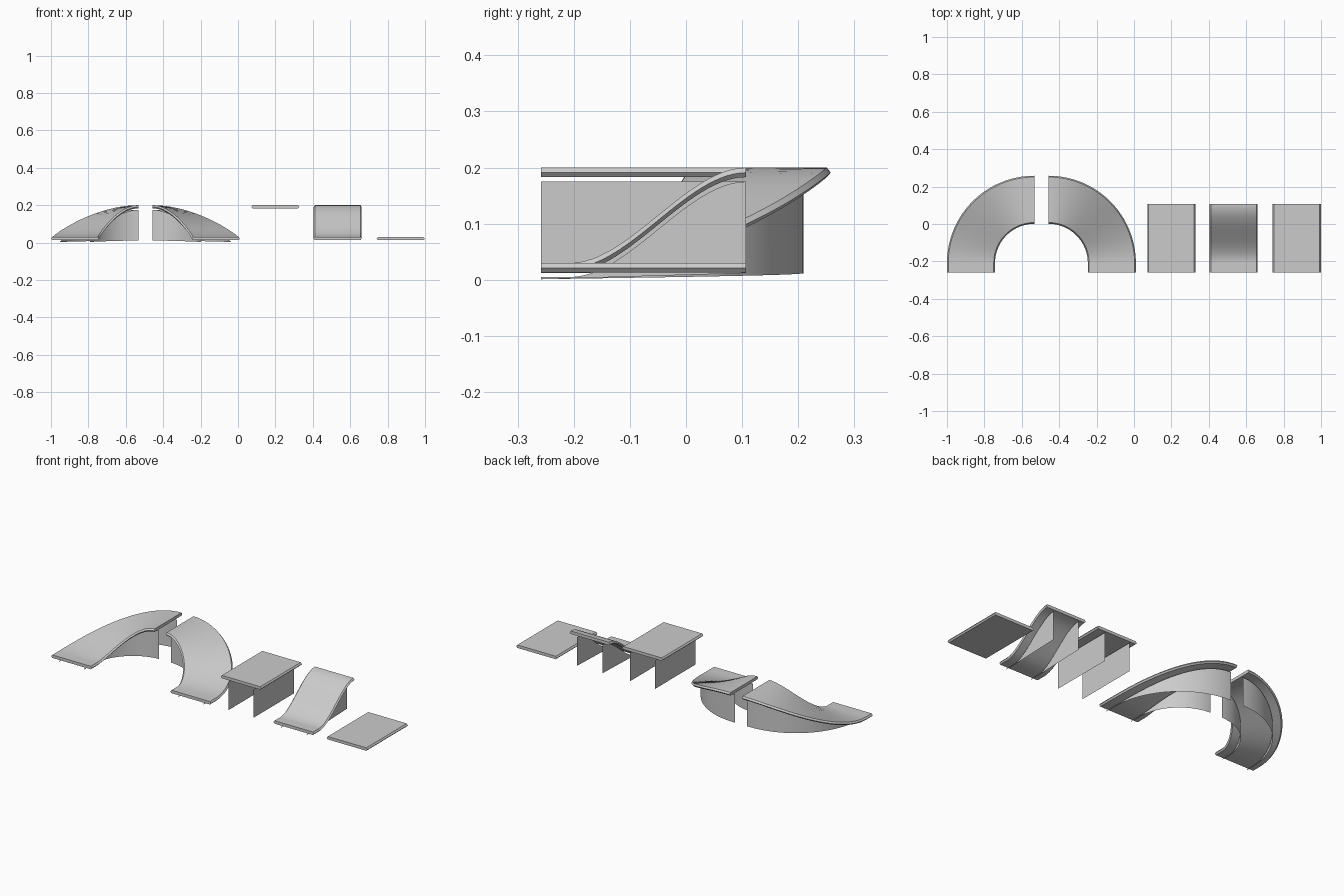
import bpy, bmesh, math

if "Cube" in bpy.data.objects:
    bpy.data.objects.remove(bpy.data.objects["Cube"])

Y0, Y1 = -0.258, 0.107        # front and back ends of the straight tiles
LOW, HIGH = 0.03, 0.2         # top surface heights
HALF = 0.1285                 # half road width
WALL = 0.08                   # wall offset from the centre line
# Hexagonal slab section: (sideways, down from top)
SLAB = [(-HALF + 0.007, 0), (-HALF, -0.009), (-HALF + 0.007, -0.017),
        (HALF - 0.007, -0.017), (HALF, -0.009), (HALF - 0.007, 0)]


def smooth(t):
    t = max(0.0, min(1.0, t))
    return t * t * (3 - 2 * t)


def finish(name, bm):
    bmesh.ops.recalc_face_normals(bm, faces=bm.faces)
    me = bpy.data.meshes.new(name)
    bm.to_mesh(me)
    bm.free()
    ob = bpy.data.objects.new(name, me)
    bpy.context.collection.objects.link(ob)
    bpy.ops.object.select_all(action='DESELECT')
    ob.select_set(True)
    bpy.context.view_layer.objects.active = ob
    bpy.ops.object.shade_smooth_by_angle(angle=math.radians(25))


def slab(name, path):
    """Sweep the slab section along path points (x, y, side x, side y, z, t)."""
    bm = bmesh.new()
    rings = [[bm.verts.new((x + sx * u, y + sy * u, z + d)) for u, d in SLAB]
             for x, y, sx, sy, z, t in path]
    for a, b in zip(rings, rings[1:]):
        for i in range(6):
            j = (i + 1) % 6
            bm.faces.new((a[i], a[j], b[j], b[i]))
    bm.faces.new(rings[0])
    bm.faces.new(rings[-1])
    finish(name, bm)


def walls(name, path, floor):
    """Two thin support sheets under the slab."""
    bm = bmesh.new()
    for u in (-WALL, WALL):
        cols = [[bm.verts.new((x + sx * u, y + sy * u, h))
                 for h in (floor(t), z - 0.025)] for x, y, sx, sy, z, t in path]
        for a, b in zip(cols, cols[1:]):
            bm.faces.new((a[0], b[0], b[1], a[1]))
    finish(name, bm)


def straight(cx, height, n):
    return [(cx, Y0 + (Y1 - Y0) * i / n, 1, 0, height(i / n), i / n)
            for i in range(n + 1)]


def curved(cx, side, n=32):
    """Short straight lead-in, then a rising quarter turn; side is -1 or 1."""
    cy, r = -0.209, 0.467 - HALF
    pts = [(cx + side * r, Y0, side, 0, LOW, 0)]
    for i in range(n + 1):
        a = math.pi / 2 * i / n
        c, s = math.cos(a), math.sin(a)
        pts.append((cx + side * r * c, cy + r * s, side * c, s,
                    LOW + (HIGH - LOW) * smooth(i / n), 0.08 + 0.92 * i / n))
    return pts


def sloping_floor(t):
    return 0.012 * smooth(t * 0.5 + 0.5) if t > 0.99 else 0.001 + 0.011 * t


# Curved ramps, mirrored pair
for label, cx, side in (("left", -0.533, -1), ("right", -0.457, 1)):
    p = curved(cx, side)
    slab(label + "_curved_ramp_road", p)
    walls(label + "_curved_ramp_walls", p, sloping_floor)

# Raised flat tile
p = straight(0.2, lambda t: HIGH, 1)
slab("raised_road", p)
walls("raised_road_walls", p, lambda t: 0.012)

# Straight ramp
p = straight(0.533, lambda t: LOW + (HIGH - LOW) * smooth((t - 0.14) / 0.86), 32)
slab("straight_ramp_road", p)
walls("straight_ramp_walls", p, sloping_floor)

# Low flat tile
slab("flat_road", straight(0.87, lambda t: LOW, 1))
